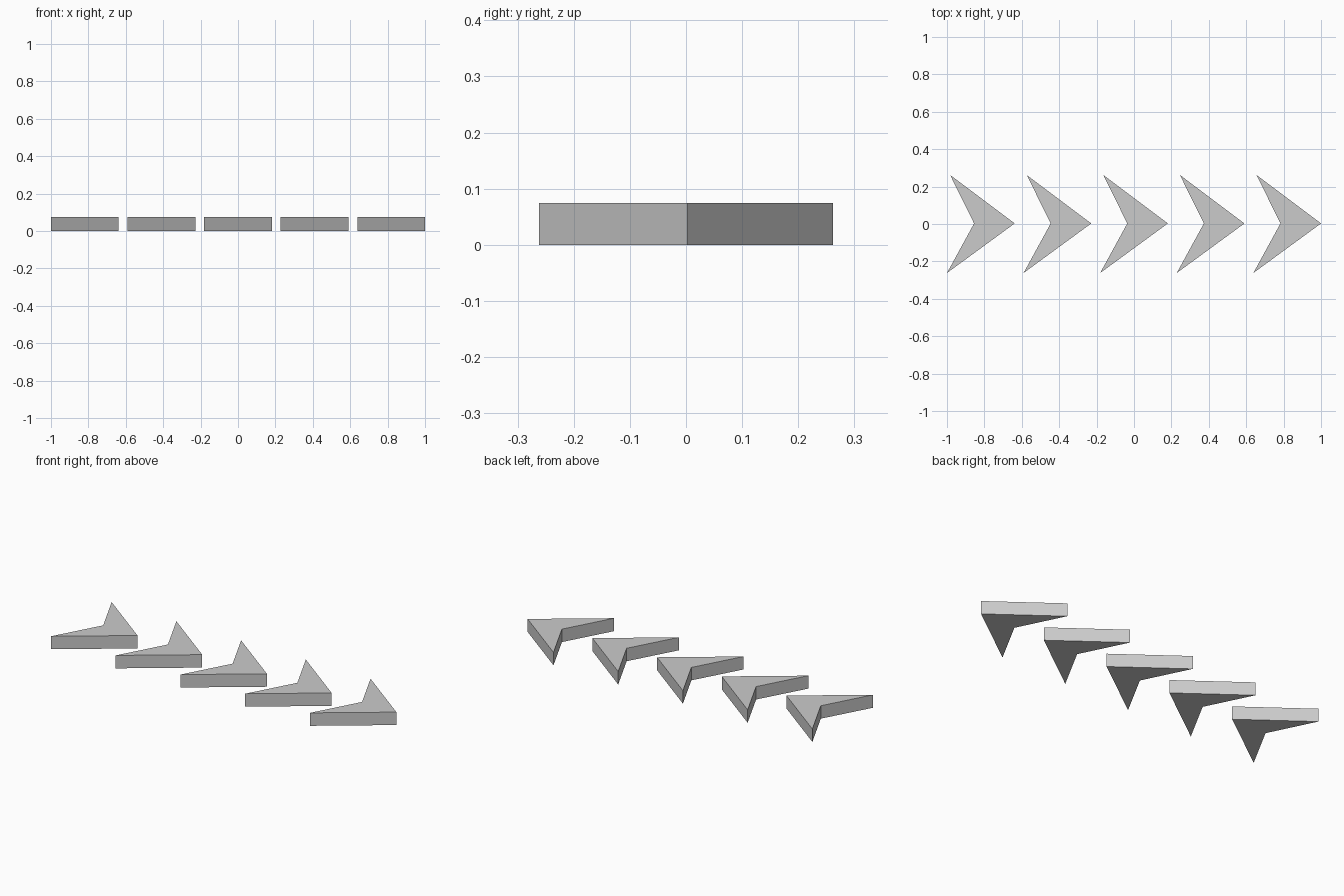
import bpy, bmesh

if "Cube" in bpy.data.objects:
    bpy.data.objects.remove(bpy.data.objects["Cube"])

HEIGHT = 0.074
PITCH = 0.4095
# Chevron outline: tip, upper barb, notch, lower barb
OUTLINE = [(-0.638, 0.003), (-0.983, 0.262), (-0.855, 0.003), (-1.0, -0.262)]


def arrow(name, dx):
    bm = bmesh.new()
    base = bm.faces.new([bm.verts.new((x + dx, y, 0)) for x, y in OUTLINE])
    ext = bmesh.ops.extrude_face_region(bm, geom=[base], use_keep_orig=True)
    top = [v for v in ext["geom"] if isinstance(v, bmesh.types.BMVert)]
    bmesh.ops.translate(bm, verts=top, vec=(0, 0, HEIGHT))
    bmesh.ops.recalc_face_normals(bm, faces=bm.faces)
    mesh = bpy.data.meshes.new(name)
    bm.to_mesh(mesh)
    bm.free()
    obj = bpy.data.objects.new(name, mesh)
    bpy.context.collection.objects.link(obj)


# Row of five direction arrows
for i in range(5):
    arrow(f"arrow_{i + 1}", i * PITCH)
